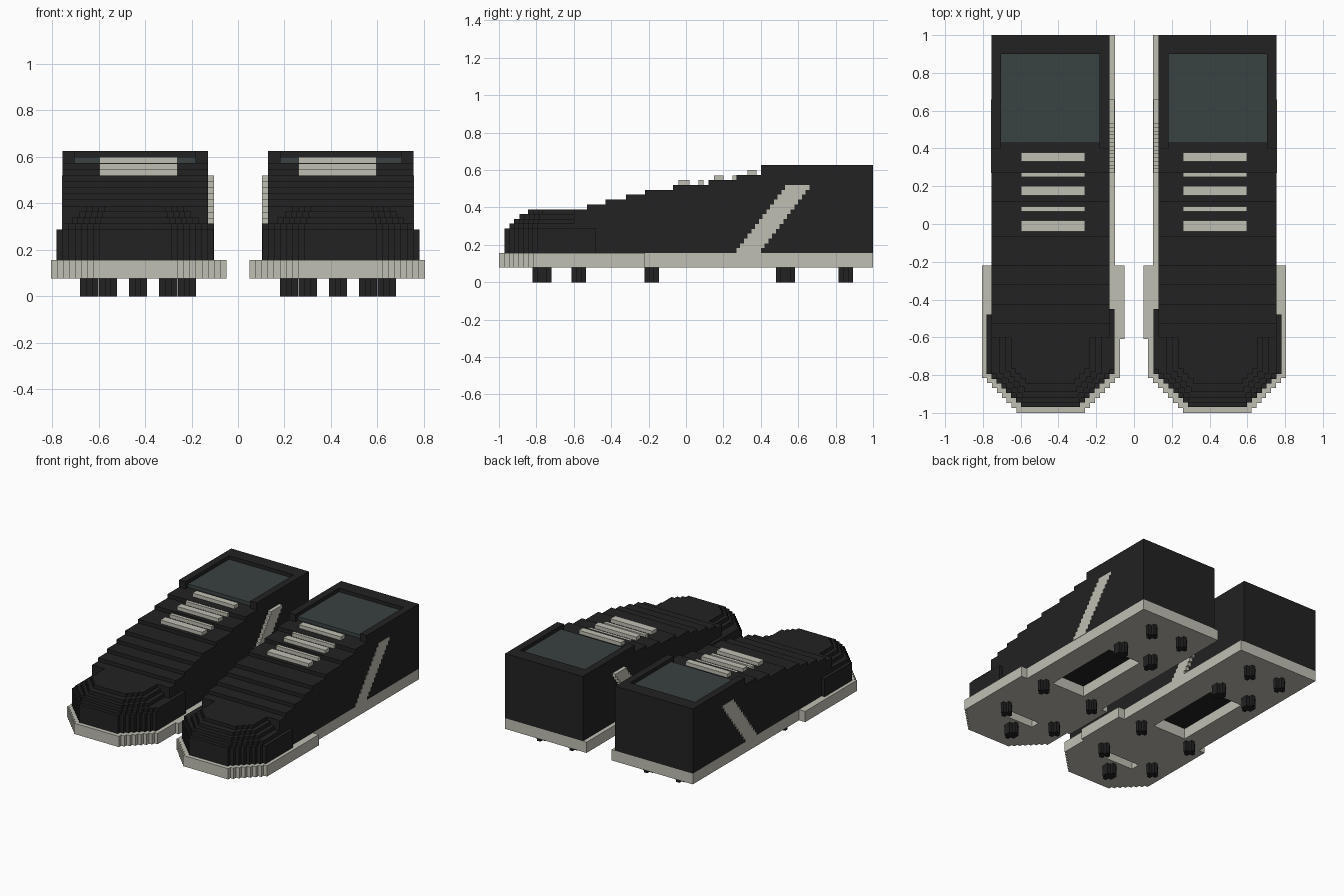
import bpy, bmesh

if "Cube" in bpy.data.objects:
    bpy.data.objects.remove(bpy.data.objects["Cube"])

U = 0.026   # block size
CX = 0.4425  # centre line of the right shoe


def material(name, rgb):
    m = bpy.data.materials.new(name)
    m.diffuse_color = (*rgb, 1)
    m.use_nodes = True
    m.node_tree.nodes["Principled BSDF"].inputs["Base Color"].default_value = m.diffuse_color
    return m


BLACK = material("black leather", (0.016, 0.016, 0.016))
CREAM = material("cream rubber", (0.53, 0.52, 0.45))
LINING = material("dark lining", (0.042, 0.054, 0.054))


def prism(name, points, lo, hi, mat, axis="z", mirror=True):
    """Extrude a 2D outline along z (points are x, y) or x (points are y, z)."""
    bm = bmesh.new()
    at = (lambda p, h: (p[0], p[1], h)) if axis == "z" else (lambda p, h: (h, p[0], p[1]))
    low = [bm.verts.new(at(p, lo)) for p in points]
    high = [bm.verts.new(at(p, hi)) for p in points]
    bm.faces.new(low)
    bm.faces.new(high)
    n = len(points)
    for i in range(n):
        j = (i + 1) % n
        bm.faces.new((low[i], low[j], high[j], high[i]))
    bmesh.ops.recalc_face_normals(bm, faces=bm.faces)
    me = bpy.data.meshes.new(name)
    bm.to_mesh(me)
    bm.free()
    me.materials.append(mat)
    ob = bpy.data.objects.new(name, me)
    bpy.context.collection.objects.link(ob)
    if mirror:
        ob.modifiers.new("other_shoe", "MIRROR")
    return ob


def box(name, x0, x1, y0, y1, z0, z1, mat, mirror=True):
    return prism(name, [(x0, y0), (x1, y0), (x1, y1), (x0, y1)], z0, z1, mat, mirror=mirror)


def stairs(a, b, n):
    """Stepped line from a to b, moving along y first, then x."""
    pts = [a]
    for i in range(n):
        x = a[0] + (b[0] - a[0]) * i / n
        x2 = a[0] + (b[0] - a[0]) * (i + 1) / n
        y = a[1] + (b[1] - a[1]) * (i + 1) / n
        pts += [(x, y), (x2, y)]
    return pts


def toe_front(x_in, x_out, tip_in, tip_out, y_side, y_tip, n):
    """Stepped rounded front, running from the outer to the inner side."""
    return (stairs((x_out, y_side), (tip_out, y_tip), n)
            + stairs((x_in, y_side), (tip_in, y_tip), n)[::-1])


# Sole with a wide forefoot and two recesses underneath
sole = prism("sole", [(0.755, 1), (0.755, -0.22), (0.805, -0.22)]
             + toe_front(0.075, 0.805, 0.285, 0.595, -0.79, -1, 8)
             + [(0.075, -0.61), (0.05, -0.61), (0.05, -0.22), (0.10, -0.22), (0.10, 1)],
             3 * U, 6 * U, CREAM, mirror=False)
recesses = (("arch_cutter", 0.31, 0.58, -0.16, 0.43),
            ("forefoot_cutter", 0.31, 0.57, -0.70, -0.63))
for name, x0, x1, y0, y1 in recesses:
    cutter = box(name, x0, x1, y0, y1, 0, 0.3, CREAM, mirror=False)
    cutter.hide_render = True
    cutter.hide_viewport = True
    mod = sole.modifiers.new(name, "BOOLEAN")
    mod.operation = "DIFFERENCE"
    mod.solver = "EXACT"
    mod.object = cutter
sole.modifiers.new("other_shoe", "MIRROR")

# Studs: plus-shaped pegs (x, y, half depth)
studs = [(0.43, -0.77, 0.052), (0.64, -0.573, 0.039), (0.22, -0.573, 0.039),
         (0.64, -0.183, 0.039), (0.22, -0.183, 0.039),
         (0.56, 0.532, 0.052), (0.30, 0.532, 0.052),
         (0.56, 0.855, 0.039), (0.30, 0.855, 0.039)]
for x, y, d in studs:
    a, b, e = 0.039, 0.013, d - U
    plus = [(b, -d), (b, -e), (a, -e), (a, e), (b, e), (b, d),
            (-b, d), (-b, e), (-a, e), (-a, -e), (-b, -e), (-b, -d)]
    prism("stud", [(x + px, y + py) for px, py in plus], 0, 3 * U, BLACK)

# Upper: stepped instep profile (start y, height)
steps = [(-0.60, 0.39), (-0.53, 0.416), (-0.43, 0.442), (-0.32, 0.468), (-0.22, 0.494),
         (-0.07, 0.52), (0.12, 0.546), (0.27, 0.574)]
profile = [(1, 6 * U), (-0.60, 6 * U)]
for i, (y, z) in enumerate(steps):
    end = steps[i + 1][0] if i + 1 < len(steps) else 1
    profile += [(y, z), (end, z)]
prism("upper", profile, 0.13, 0.755, BLACK, axis="x")

# Toe cap: shrinking stepped layers
# (bottom, top, half width, half tip, side y, tip y, back y)
layers = [(0.156, 0.287, 0.338, 0.130, -0.77, -0.97, -0.48),
          (0.287, 0.313, 0.312, 0.130, -0.77, -0.945, -0.59),
          (0.313, 0.339, 0.272, 0.125, -0.765, -0.92, -0.59),
          (0.339, 0.365, 0.240, 0.115, -0.755, -0.89, -0.59),
          (0.365, 0.390, 0.210, 0.105, -0.74, -0.845, -0.59)]
for z0, z1, w, t, ys, yt, yb in layers:
    n = max(4, round((ys - yt) / U))
    prism("toe_cap", [(CX + w, yb)] + toe_front(CX - w, CX + w, CX - t, CX + t, ys, yt, n)
          + [(CX - w, yb)], z0, z1, BLACK)
box("toe_inner_panel", 0.104, 0.14, -0.77, -0.45, 6 * U, 0.313, BLACK)

# Ankle collar and foot opening
box("collar_inner", 0.13, 0.182, 0.40, 1, 0.574, 0.626, BLACK)
box("collar_outer", 0.703, 0.755, 0.40, 1, 0.574, 0.626, BLACK)
box("collar_back", 0.182, 0.703, 0.90, 1, 0.574, 0.626, BLACK)
box("foot_opening", 0.182, 0.703, 0.43, 0.90, 0.574, 0.60, LINING)

# Laces (start y, end y, base height)
for y0, y1, z in [(-0.04, 0.018, 0.52), (0.067, 0.093, 0.52), (0.15, 0.20, 0.546),
                  (0.248, 0.274, 0.546), (0.33, 0.378, 0.574)]:
    box("lace", 0.26, 0.597, y0, y1, z - 0.005, z + U, CREAM)

# Slanted side stripes, stepped along both edges
ROWS = 14
front, back = [], []
for i in range(ROWS):
    z0, z1 = U * (6 + i), U * (7 + i)
    y = 0.27 + 0.26 * i / (ROWS - 1)
    front += [(y, z0), (y, z1)]
    back += [(y + 0.13, z0), (y + 0.13, z1)]
stripe = front + back[::-1]
prism("outer_stripe", stripe, 0.75, 0.758, CREAM, axis="x")
prism("inner_stripe", stripe, 0.104, 0.135, CREAM, axis="x")
